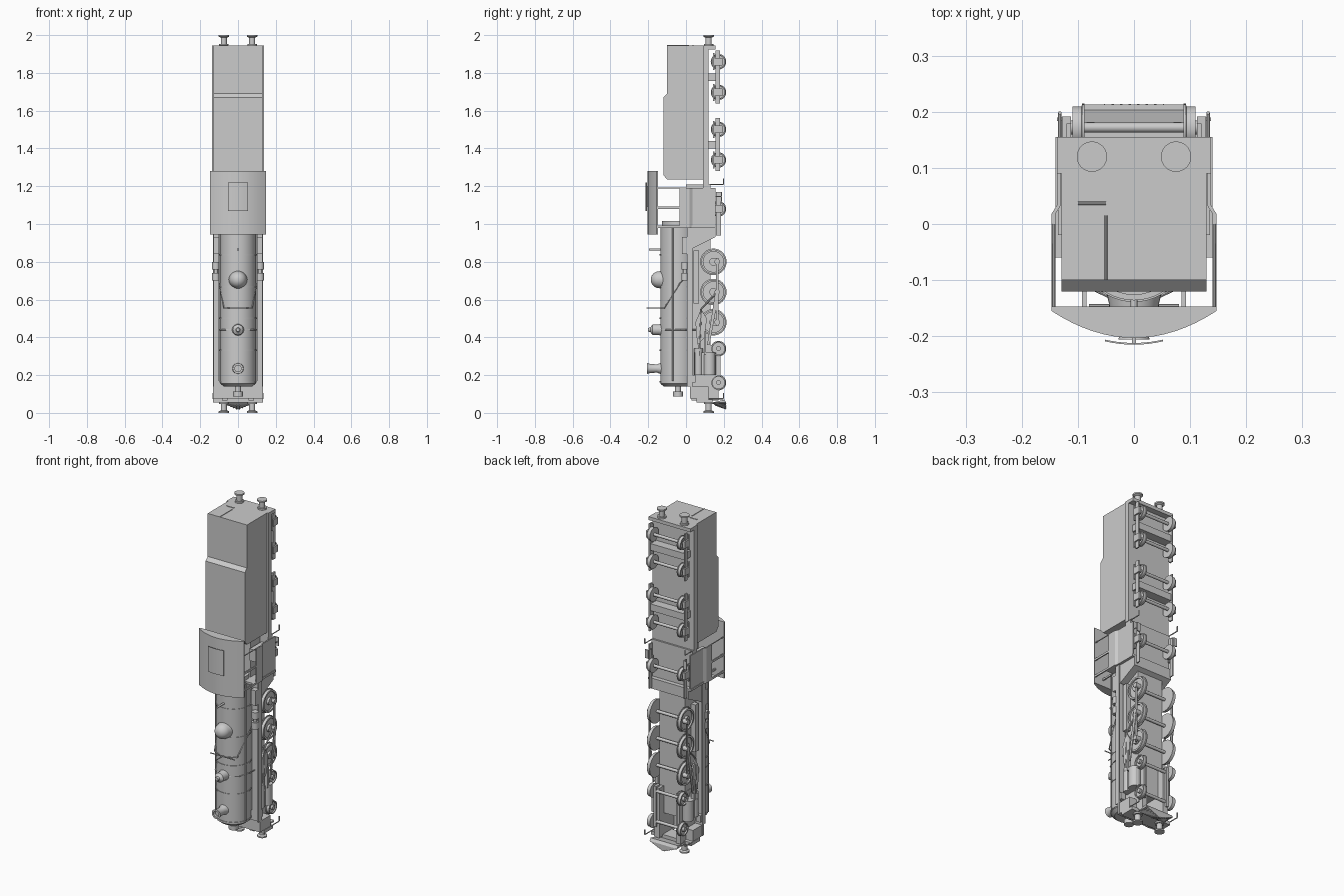
import bpy, bmesh, math
from mathutils import Vector

cube = bpy.data.objects.get("Cube")
if cube:
    bpy.data.objects.remove(cube)

grey = bpy.data.materials.new("plain grey")
grey.use_nodes = True
colour = (.6, .6, .6, 1)
grey.diffuse_color = colour
grey.node_tree.nodes["Principled BSDF"].inputs["Base Color"].default_value = colour


def finish(name, bm, mirror=False, smooth=False):
    bmesh.ops.recalc_face_normals(bm, faces=bm.faces[:])
    mesh = bpy.data.meshes.new(name)
    bm.to_mesh(mesh)
    bm.free()
    mesh.materials.append(grey)
    obj = bpy.data.objects.new(name, mesh)
    bpy.context.collection.objects.link(obj)
    if mirror:
        obj.modifiers.new("Mirror", "MIRROR")
    if smooth:
        bpy.ops.object.select_all(action="DESELECT")
        obj.select_set(True)
        bpy.context.view_layer.objects.active = obj
        bpy.ops.object.shade_smooth_by_angle(angle=math.radians(35))


def skin(bm, rings):
    """Join matching rings of points into a closed solid."""
    rings = [[bm.verts.new(point) for point in ring] for ring in rings]
    count = len(rings[0])
    for near, far in zip(rings, rings[1:]):
        for i in range(count):
            j = (i + 1) % count
            bm.faces.new((near[i], near[j], far[j], far[i]))
    bm.faces.new(rings[0])
    bm.faces.new(rings[-1])


def side_profile(name, outline, x, mirror=False):
    """Extrude a (y, z) outline across the width."""
    bm = bmesh.new()
    skin(bm, [[(across, y, z) for y, z in outline] for across in x])
    finish(name, bm, mirror)


def plan_profile(name, outline, z, mirror=False, smooth=False):
    """Extrude an (x, y) outline along the length."""
    bm = bmesh.new()
    skin(bm, [[(x, y, along) for x, y in outline] for along in z])
    finish(name, bm, mirror, smooth)


def box(name, x, y, z, mirror=True):
    (front, back), (low, high) = y, z
    outline = [(front, low), (back, low), (back, high), (front, high)]
    side_profile(name, outline, x, mirror)


def centred(name, half, y, z):
    box(name, (-half, half), y, z, mirror=False)


def lathe(name, origin, direction, profile, mirror=False, sides=32):
    """Turn (radius, distance) pairs about an axis."""
    turn = Vector(direction).to_track_quat("Z", "Y")
    angles = [math.tau * i / sides for i in range(sides)]
    bm = bmesh.new()
    skin(bm, [[Vector(origin) + turn @ Vector((radius * math.cos(a), radius * math.sin(a), distance))
               for a in angles] for radius, distance in profile])
    finish(name, bm, mirror, smooth=True)


def cylinder(name, origin, direction, radius, length, mirror=False, sides=32):
    lathe(name, origin, direction, [(radius, 0), (radius, length)], mirror, sides)


def rod(name, path, radius=.003, mirror=True):
    for start, end in zip(path, path[1:]):
        span = Vector(end) - Vector(start)
        cylinder(name, start, span, radius, span.length, mirror, sides=8)


def around(middle, reach):
    return (middle - reach, middle + reach)


# Shared levels: the top of the engine faces -y and its nose points down
across, along, nose, up = (1, 0, 0), (0, 0, 1), (0, 0, -1), (0, -1, 0)
boiler_y, boiler_radius = -.042, .094
boiler_top = boiler_y - boiler_radius
smokebox, cab_front, cab_rear = .14, .98, 1.19
tender_front, tender_rear = 1.21, 1.945
frame_top, frame_bottom, beam_bottom = .09, .12, .155
truck_y, driver_y = .172, .145
small_wheel, driver = .041, .07
beam_half, cab_half = .137, .147

# Tender
tank_top, step_top, step = -.12, -.1, 1.68
tank = [(frame_top, tender_front + .025), (frame_top, tender_rear), (step_top, tender_rear),
        (step_top, step + .01), (tank_top, step - .01), (tank_top, tender_front + .05),
        (step_top, tender_front + .025)]
side_profile("tender_tank", tank, around(0, .129))
centred("tender_frame", beam_half, (frame_top, frame_bottom), (tender_front, tender_rear))
centred("tender_rear_beam", beam_half, (frame_top, beam_bottom), around(tender_rear - .01, .01))
ladder_x = -.05
rod("tender_end_rail", [(ladder_x * 2, .037, tender_rear), (ladder_x, .037, tender_rear)], mirror=False)
rod("tender_end_ladder", [(ladder_x, .015, tender_rear), (ladder_x, step_top, tender_rear)], mirror=False)

# Buffers
for name, z, direction in (("rear_buffer", tender_rear, along), ("front_buffer", .055, nose)):
    stem, head, length = .016, .027, .055
    cylinder(name + "_socket", (.075, frame_bottom, z), direction, head * .9, length / 6, mirror=True)
    lathe(name, (.075, frame_bottom, z), direction,
          [(stem, 0), (stem, length * .75), (head, length * .85), (head, length)], mirror=True)


# Wheels
def wheel(name, y, z, radius, inner=.088, width=.022):
    tread, rim, hub = radius * .92, radius * .77, radius * .3
    lathe(name, (inner, y, z), across,
          [(radius, 0), (radius, width / 5), (tread, width / 4), (tread, width), (rim, width),
           (rim, width * .6), (hub, width * .6), (hub, width * 1.2)], mirror=True)
    cylinder(name + "_axle", (-inner, y, z), across, .009, inner * 2, sides=12)


def axle_box(name, z):
    box(name + "_axle_box", (.112, .128), around(truck_y, .02), around(z, .02))
    box(name + "_spring", (.114, .124), (truck_y - .03, truck_y - .02), around(z, .045))


for bogie_z in (1.42, 1.778):
    for z in around(bogie_z, .081):
        wheel("tender_wheel", truck_y, z, small_wheel)
        axle_box("tender", z)
    box("bogie_side_frame", (.112, .12), around(truck_y - .005, .012), around(bogie_z, .14))
    centred("bogie_bolster", .112, (frame_bottom, truck_y), around(bogie_z, .02))

driver_z, driver_gap = .64, .16
for z in (driver_z - driver_gap, driver_z, driver_z + driver_gap):
    wheel("driving_wheel", driver_y, z, driver)
    cylinder("crank_pin", (.1, driver_y + .02, z), across, .014, .032, mirror=True, sides=16)
for z in around(.25, .09):
    wheel("leading_wheel", truck_y, z, small_wheel)
trailing_z = 1.08
wheel("trailing_wheel", truck_y, trailing_z, small_wheel)
axle_box("trailing", trailing_z)
box("trailing_truck_frame", (.112, .118), around(truck_y, .012), (cab_front - .04, cab_rear - .02))
box("leading_truck_frame", (.07, .085), around(truck_y - .01, .02), around(.25, .12))

# Rods and valve gear
rod_y = driver_y + .02
box("coupling_rod", (.119, .125), around(rod_y, .007), around(driver_z, driver_gap + .02))
slide_z = .36
connecting = [(rod_y - .01, driver_z), (rod_y + .01, driver_z), (.125, slide_z), (.112, slide_z)]
side_profile("connecting_rod", connecting, (.126, .131), mirror=True)
box("slide_bar", (.108, .128), around(.1, .006), around(slide_z + .01, .06))
link = [(.06, slide_z), (.1, .4), (.11, .5), (.08, .55), (.05, .48)]
side_profile("valve_link", link, (.112, .12), mirror=True)
rod("valve_rod", [(.118, .07, .3), (.118, .08, .55), (.118, rod_y, driver_z)], radius=.005)

# Cylinders
block_z = (.2, .32)
box("cylinder_block", (.07, .115), (.045, beam_bottom), block_z)
cylinder("power_cylinder", (.1, .125, block_z[0]), along, .033, .12, mirror=True)
cylinder("valve_chest", (.1, .066, block_z[0]), along, .023, .14, mirror=True)

# Main frame and running boards
centred("main_frame", .083, (0, .13), (.2, tender_front))
ashpan = [(.035, .87), (beam_bottom, .93), (beam_bottom, cab_front), (.035, cab_front)]
side_profile("ashpan", ashpan, around(0, .125))
box("running_board", (.07, .13), around(.02, .007), (smokebox, cab_front))
box("running_board_edge", (.126, .132), around(.02, .015), (smokebox, cab_front))
box("frame_bracket", (.08, .11), (.04, .07), (.58, .86))

# Boiler
boiler = [(boiler_radius * .8, 0), (boiler_radius, .015), (boiler_radius, cab_front - smokebox)]
lathe("boiler", (0, boiler_y, smokebox), along, boiler, sides=48)
bands = 5
for i in range(bands):
    z = smokebox + .02 + (cab_front - smokebox) * i / bands
    cylinder("boiler_band", (0, boiler_y, z), along, boiler_radius + .003, .008, sides=48)
lamp = .026
lathe("headlamp", (0, boiler_y, smokebox), nose,
      [(lamp * .6, 0), (lamp * .6, lamp), (lamp, lamp), (lamp, lamp * 2), (lamp * .8, lamp * 2)])


def mounting(name, z, height, profile):
    """Boiler-top fitting; radii and heights are shares of its height."""
    lathe(name, (0, boiler_top + .015, z), up, [(radius * height, rise * height) for radius, rise in profile])


mounting("chimney", .235, .085, [(.4, 0), (.25, .4), (.3, .9), (.33, 1), (.2, 1), (.2, .8)])
mounting("sand_dome", .44, .08, [(.42, 0), (.35, .3), (.35, .7), (.15, .85), (.12, 1)])
dome_curve = [(math.cos(a), math.sin(a)) for a in (math.pi / 2 * i / 8 for i in range(8))]
mounting("steam_dome", .705, .066, [(.75, 0)] + [(.68 * c, .3 + .7 * s) for c, s in dome_curve])
mounting("whistle", .865, .075, [(.08, 0), (.08, 1)])

# Boiler pipes and rails
rail_x = .1
rod("boiler_handrail", [(rail_x, -.07, smokebox + .03), (rail_x, -.07, cab_front)])
pipe_z = .555
rod("boiler_pipe", [(.03, boiler_top, pipe_z), (.075, -.115, pipe_z), (rail_x, -.03, .69), (rail_x, 0, .72)])
rod("boiler_cross_rod", [(0, boiler_top - .01, pipe_z), (.08, boiler_top - .01, pipe_z)])
rod("pipe_stay", [(0, boiler_top, pipe_z), (0, -.21, pipe_z)], mirror=False)
rod("sand_pipe", [(.02, boiler_top, .44), (.08, -.1, .44), (rail_x, -.03, .44), (rail_x, .06, .44)])

# Fittings on the running boards
for z, radius in ((.7, .02), (.74, .01), (.76, .02)):
    cylinder("air_pump", (.117, -.005, z), along, radius, .04, mirror=True)
box("side_tank", (.098, .13), (-.02, .015), (.84, .93))
box("tool_box", (.1, .13), (.026, .05), (.16, .2))

# Front beam and plough
beam_z = .055
centred("front_beam", beam_half - .005, (beam_z, .14), (beam_z, beam_z + .02))
centred("front_deck", beam_half - .005, (.02, .035), (beam_z + .02, smokebox + .015))
box("deck_support", (.08, .13), (.035, frame_bottom), (beam_z + .02, smokebox))
box("frame_nose", (.055, .085), (.03, truck_y), (beam_z + .01, slide_z))
plough_edge, plough_half = .213, .09
bm = bmesh.new()
for y, z in ((.14, beam_z), (plough_edge, beam_z), (plough_edge - .01, beam_z + .015)):
    for x in around(0, plough_half):
        bm.verts.new((x, y, z))
for y, z in ((beam_bottom, .04), (plough_edge, .018)):
    bm.verts.new((0, y, z))
bmesh.ops.convex_hull(bm, input=bm.verts[:])
finish("plough", bm)
for i in range(6):
    share = (i + .5) / 6
    rod("plough_slat", [(plough_half * share, beam_bottom, .04 + share * .015),
                        (plough_half * share, plough_edge, .018 + share * .037)])


# Cab
def arch(half, crown, drop):
    steps = [i / 8 for i in range(-8, 9)]
    return [(half * t, crown + drop * t * t) for t in steps]


roof_edge = -.147
roof = arch(cab_half, crown=-.203, drop=.048) + [(cab_half, roof_edge), (-cab_half, roof_edge)]
plan_profile("cab_roof", roof, (.945, 1.28), smooth=True)
hatch = arch(.052, crown=-.215, drop=.006)
plan_profile("roof_hatch", hatch + [(x, y + .003) for x, y in reversed(hatch)], (1.07, 1.22))
centred("hatch_post", .004, (-.212, -.2), (1.09, 1.2))
outer = [(cab_half, -.035), (cab_half, .018), (beam_half, .034), (beam_half, beam_bottom)]
wall = outer + [(x - .007, y) for x, y in reversed(outer)]
plan_profile("cab_side", wall, (cab_front, cab_rear), mirror=True)
centred("cab_front_wall", cab_half - .007, (-.06, beam_bottom), (cab_front, cab_front + .012))
centred("cab_floor", beam_half - .003, (frame_top, .13), (cab_front, tender_front))
for z in (cab_front, cab_front + .1):
    box("cab_window_post", (cab_half - .007, cab_half), (roof_edge, -.03), (z, z + .012))
box("cab_front_post", (.085, .093), (roof_edge, -.05), (cab_front, cab_front + .01))
rod("cab_rear_post", [(cab_half - .004, roof_edge, cab_rear), (cab_half - .004, 0, cab_rear)])
cylinder("firebox_backhead", (0, boiler_y, cab_front), along, boiler_radius * .9, .035)
box("cab_seat", (.09, .135), (-.02, frame_top), (cab_rear - .09, cab_rear - .02))

# Steps and stirrups
for z in (beam_z + .02, tender_front):
    reach = (beam_half - .005, .198)
    rod("stirrup", [(reach[0], frame_bottom, z), (*reach, z), (*reach, z + .03)])
box("cab_step", (.115, beam_half), around(.187, .003), around(cab_rear - .045, .025))
rod("cab_step_hanger", [(.13, beam_bottom, cab_rear - .045), (.13, .187, cab_rear - .045)])
